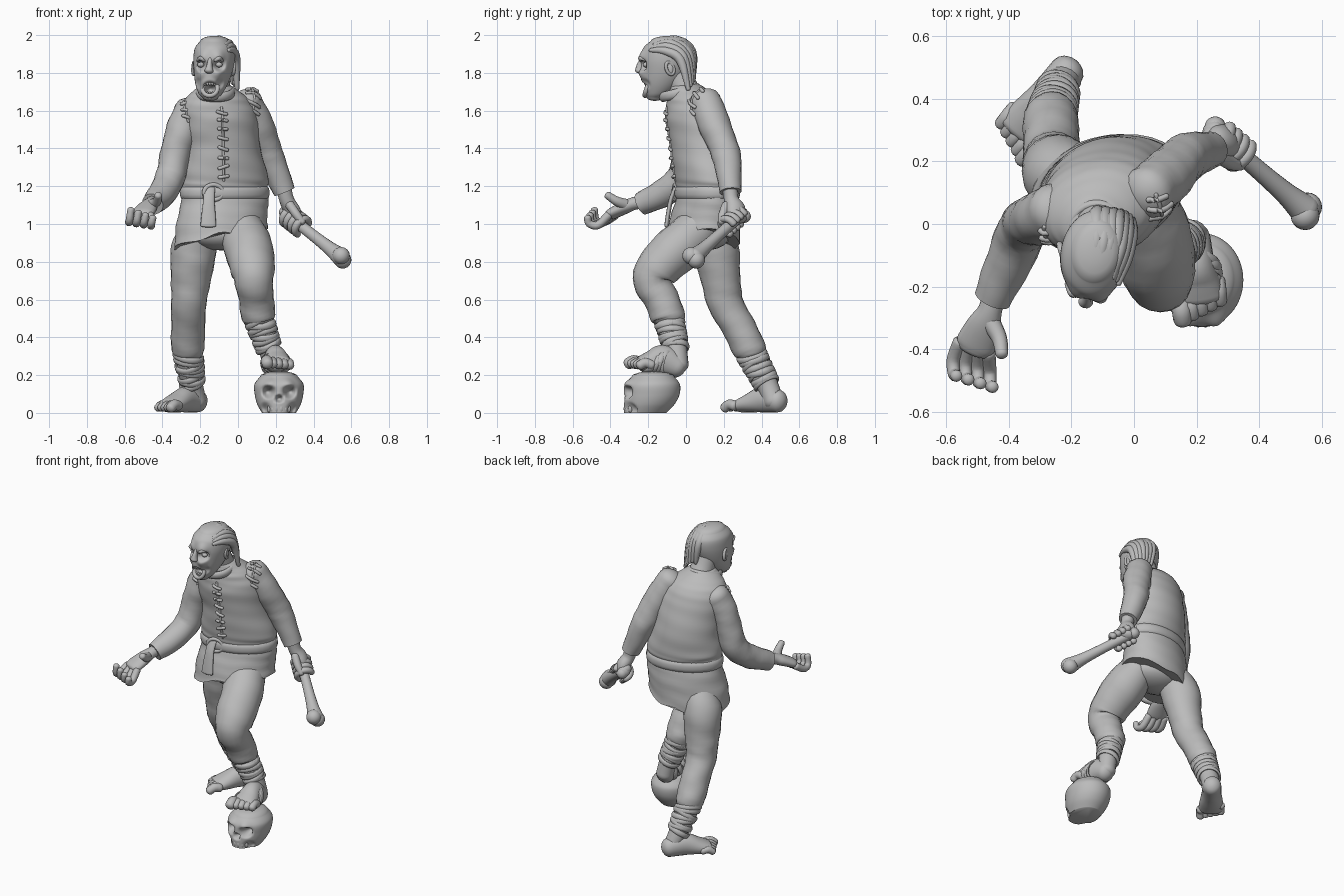
import bpy, bmesh, math, random
from math import sin, cos, pi
from mathutils import Vector as V
from mathutils.bvhtree import BVHTree

random.seed(4)
cube = bpy.data.objects.get("Cube")
if cube:
    bpy.data.objects.remove(cube, do_unlink=True)

GREY = bpy.data.materials.new("stone_grey")
GREY.use_nodes = True
GREY.diffuse_color = (0.5, 0.5, 0.5, 1)
GREY.node_tree.nodes["Principled BSDF"].inputs["Base Color"].default_value = (0.5, 0.5, 0.5, 1)


def finish(name, bm):
    bmesh.ops.recalc_face_normals(bm, faces=bm.faces)
    me = bpy.data.meshes.new(name)
    bm.to_mesh(me)
    bm.free()
    me.materials.append(GREY)
    me.shade_smooth()
    me.set_sharp_from_angle(angle=1.0)
    ob = bpy.data.objects.new(name, me)
    bpy.context.scene.collection.objects.link(ob)
    return ob


def spline(pts, n):
    """Catmull-Rom through rows of x, y, z, radius a, radius b."""
    rows = [tuple(p) if len(p) == 5 else (*p, p[3]) for p in pts]
    ext = [rows[0]] + rows + [rows[-1]]
    out = []
    for a, b, c, d in zip(ext, ext[1:], ext[2:], ext[3:]):
        for k in range(n):
            t = k / n
            out.append([q + t / 2 * (r - p + t * (2*p - 5*q + 4*r - s + t * (3*(q - r) + s - p)))
                        for p, q, r, s in zip(a, b, c, d)])
    return out + [list(rows[-1])]


def limb(name, pts, ref=(1, 0, 0), n=5, sides=20, caps=(0.7, 0.7), level=False, fold=0.0):
    """Loft elliptical rings along a smooth path, with rounded or flat ends."""
    rows = spline(pts, n)
    ctr = [V(r[:3]) for r in rows]
    rings = []
    for i, r in enumerate(rows):
        t = V((0, 0, 1)) if level else (ctr[min(i+1, len(ctr)-1)] - ctr[max(i-1, 0)]).normalized()
        rings.append((ctr[i], t, r[3], r[4], i / n))
    for end, sign, cap in ((0, -1, caps[0]), (-1, 1, caps[1])):
        if cap:
            c, t, a, b, s = rings[end]
            for ang in (0.4, 0.8, 1.2, 1.45):
                new = (c + t * sign * cap * min(a, b) * sin(ang), t, a * cos(ang), b * cos(ang), s)
                rings.insert(0 if sign < 0 else len(rings), new)
    bm = bmesh.new()
    loops = []
    for c, t, a, b, s in rings:
        base = V(ref)
        u = base - t * base.dot(t)
        if u.length < 0.15:
            u = V((0, 1, 0.1)) - t * t.dot(V((0, 1, 0.1)))
        u.normalize()
        w = t.cross(u)
        loop = []
        for k in range(sides):
            g = 2 * pi * k / sides
            f = 1 + fold * (sin(4 * s + 3 * cos(g - .6 * s)) + 0.7 * sin(9 * s + 2 * g))
            loop.append(bm.verts.new(c + u * (a * f * cos(g)) + w * (b * f * sin(g))))
        loops.append(loop)
    for p, q in zip(loops, loops[1:]):
        for k in range(sides):
            j = (k + 1) % sides
            bm.faces.new((p[k], p[j], q[j], q[k]))
    bm.faces.new(loops[0])
    bm.faces.new(loops[-1])
    return finish(name, bm)


def ball(name, c, r):
    bm = bmesh.new()
    bmesh.ops.create_uvsphere(bm, u_segments=20, v_segments=12, radius=1)
    for v in bm.verts:
        v.co = V(c) + V([x * y for x, y in zip(v.co, r)])
    return finish(name, bm)


def wrap(name, c, axis, ra, rb, tall, thin, side=(1, 0, 0), start=0.0, span=2*pi + 0.1):
    """A strip or cord bent round an axis."""
    a = V(axis).normalized()
    u = (V(side) - a * a.dot(V(side))).normalized()
    w = a.cross(u)
    pts = []
    for k in range(17):
        g = start + span * k / 16
        pts.append((*(V(c) + u * ra * cos(g) + w * rb * sin(g)), tall, thin))
    return limb(name, pts, ref=a, n=2, sides=10)


def push(ob, c, r, d):
    """Softly dent or swell the surface near a point."""
    for v in ob.data.vertices:
        k = max(0, 1 - (v.co - V(c)).length_squared / r**2) ** 2
        v.co += V(d) * k


def surface(ob):
    return BVHTree.FromPolygons([v.co for v in ob.data.vertices], [p.vertices for p in ob.data.polygons])


def between(a, b, t):
    return V(a).lerp(V(b), t)


# Tunic, collar and skirt
YAW = (cos(0.3), sin(0.3), 0)
torso = limb("tunic_body", [
    (-.07, .113, 1.14, .225, .148), (-.071, .112, 1.19, .232, .154), (-.072, .11, 1.25, .236, .166),
    (-.085, .095, 1.4, .208, .172), (-.1, .063, 1.55, .208, .165), (-.11, .045, 1.64, .187, .143),
    (-.115, .025, 1.69, .14, .115), (-.118, 0, 1.73, .085, .088)],
    ref=YAW, n=8, sides=48, level=True, caps=(0, .1), fold=.008)
skirt = limb("tunic_skirt", [
    (-.09, .092, .93, .254, .186), (-.085, .102, 1.03, .247, .176), (-.07, .113, 1.13, .236, .158),
    (-.07, .113, 1.17, .225, .148)], ref=YAW, n=6, sides=48, level=True, caps=(0, 0), fold=.008)
for v in skirt.data.vertices:
    low = max(0, (1.15 - v.co.z) / 0.22)
    v.co.z += low * (.22 * (v.co.x + .09) - .15 * (v.co.y - .02) + .01 * sin(31 * v.co.x + 17 * v.co.y))
wrap("collar", (-.12, -.03, 1.695), (0, -.25, 1), .09, .1, .026, .016)

# Belt, buckle and hanging end
wrap("belt", (-.07, .113, 1.165), (0, 0, 1), .232, .154, .033, .012, side=YAW)
skin = surface(skirt)
strap = []
for z, w in ((1.19, .032), (1.13, .03), (1.06, .036), (.99, .042)):
    p = skin.find_nearest(V((-.15, -.2, z)))[0]
    strap.append((-.155 + .02 * (z - 1.1), p.y - .01, z, w, .012))
limb("belt_end", strap)
wrap("buckle", (-.13, -.055, 1.168), (-.2, 1, 0), .05, .04, .012, .012)

# Sleeves
right_sleeve = limb("right_sleeve", [
    (-.25, .045, 1.6, .088), (-.295, .02, 1.5, .085), (-.33, .01, 1.38, .08), (-.357, -.02, 1.25, .08),
    (-.4, -.12, 1.165, .074), (-.452, -.24, 1.105, .06)], caps=(.7, 0), fold=.022)
left_sleeve = limb("left_sleeve", [
    (.04, .1, 1.65, .085), (.093, .14, 1.55, .086), (.14, .19, 1.43, .08), (.18, .22, 1.33, .074),
    (.245, .235, 1.17, .058)], caps=(.7, 0), fold=.022)


# Laced seams on the chest and shoulders
def lacing(name, ob, a, b, count, across, outward):
    tree = surface(ob)
    hit = lambda p: tree.find_nearest(p + V(outward) * .04)[0]
    seam = [(*hit(between(a, b, i / 10)), .007) for i in range(11)]
    limb(name + "_seam", seam, n=2, sides=8)
    for i in range(count):
        p = between(a, b, (i + .5) / count)
        tilt = V((0, 0, random.uniform(-.008, .008)))
        pts = [(*(hit(p + (V(across) + tilt) * k) + V(outward) * (.008 - .004 * abs(k))), .0095)
               for k in (-1, 0, 1)]
        limb(f"{name}_stitch_{i+1}", pts, n=3, sides=8)


lacing("chest", torso, (-.075, -.12, 1.62), (-.07, -.05, 1.22), 8, (.028, 0, 0), (0, -1, 0))
lacing("right_shoulder", right_sleeve, (-.29, -.01, 1.67), (-.24, -.07, 1.53), 3, (.035, .01, -.012), (-.4, -.8, .4))
lacing("left_shoulder", left_sleeve, (.06, .12, 1.73), (.07, .03, 1.55), 4, (.035, .01, -.01), (.4, -.7, .4))

# Trousers and bare shins
ball("trouser_seat", (-.085, .1, .95), (.18, .14, .09))
limb("right_trouser", [
    (-.19, .12, .99, .1), (-.235, .16, .86, .12), (-.25, .185, .7, .105), (-.26, .21, .58, .094),
    (-.265, .28, .45, .089), (-.265, .335, .34, .088), (-.263, .348, .3, .072)], caps=(.3, .2), fold=.018)
limb("left_trouser", [
    (.02, .08, .99, .11), (.05, -.02, .89, .128), (.077, -.145, .77, .119), (.085, -.175, .69, .102),
    (.097, -.13, .6, .092), (.108, -.095, .51, .091), (.113, -.09, .48, .074)], caps=(.3, .2), fold=.018)
SHINS = {"right": ((-.263, .35, .3), (-.24, .435, .14), (-.22, .465, .06)),
         "left": ((.113, -.09, .49), (.168, -.05, .33), (.185, -.04, .25))}
for side, (top, low, heel) in SHINS.items():
    limb(side + "_shin", [(*top, .07), (*between(top, low, .6), .064), (*low, .056), (*heel, .054)])
    # Cloth bindings
    for i in range(8):
        t = i / 8
        axis = (V(top) - V(low)).normalized() + V((random.uniform(-.35, .35), random.uniform(-.3, .3), 0))
        r = .076 - .013 * t
        wrap(f"{side}_binding_{i+1}", between(top, low, t), axis, r, r, .017, .009)


# Bare feet
def foot(side, heel, ball_pt, big, fat):
    h, b = V(heel), V(ball_pt)
    d = (b - h).normalized()
    s = V((-d.y, d.x, 0)).normalized()
    pts = [(*(h + V((0, 0, .062))), .056, .06), (*(between(h, b, .4) + V((0, 0, .068 * fat))), .06, .066 * fat),
           (*(between(h, b, .75) + V((0, 0, .05 * fat))), .072, .049 * fat),
           (*(b + V((0, 0, .036 * fat))), .076, .035 * fat)]
    limb(side + "_foot", pts, ref=s, caps=(.8, .6))
    for i in range(5):
        off = s * big * (.062 - .031 * i)
        r = (.026 if i == 0 else .021) * fat
        root = b + off - d * .012 * i + V((0, 0, .036 * fat))
        limb(f"{side}_toe_{i+1}", [(*root, r), (*(root + d * .035 + V((0, 0, .006))), r),
                                   (*(root + d * .066 + V((0, 0, -.012 * fat))), r * .95)], n=3, sides=12)


foot("right", (-.213, .488, 0), (-.365, .295, 0), 1, 1.05)
foot("left", (.188, -.045, .182), (.21, -.235, .218), -1, 1.22)
for i in range(4):
    wrap(f"instep_binding_{i+1}", (.196 + .003 * i, -.1 - .032 * i, .265), (.3 * (i - 1.5), -1, .2 + .15 * i),
         .074, .07 - .006 * i, .017, .008)

# Open right hand
limb("right_palm", [(-.44, -.2, 1.12, .04, .038), (-.458, -.27, 1.11, .038, .034), (-.477, -.32, 1.09, .054, .035),
                    (-.503, -.38, 1.06, .064, .031), (-.512, -.4, 1.05, .056, .027)], ref=(.93, -.36, 0))
for i in range(4):
    k = -.05 + .033 * i
    p = V((-.51 + .93 * k, -.395 - .36 * k, 1.045))
    steps = [V((0, 0, 0)), V((-.02 + .008 * i, -.055, -.034 - .006 * i)), V((.002, -.045, .01)),
             V((.008, -.008, .055 - .008 * i))]
    pts = []
    for st in steps:
        p = p + st
        pts.append((*p, .0225 - .0012 * len(pts)))
    limb(f"right_finger_{i+1}", pts, n=4, sides=12)
limb("right_thumb", [(-.46, -.31, 1.1, .032), (-.43, -.365, 1.12, .025), (-.422, -.415, 1.152, .02)], sides=12)

# Club made of a long bone
START, END = V((.25, .3, 1.055)), V((.545, .045, .825))
shaft = (END - START).normalized()
limb("bone_shaft", [(*between(START, END, t), r) for t, r in ((0, .036), (.15, .03), (.5, .03), (.8, .036), (1, .05))])
for i, (p, r) in enumerate(((START, .034), (END, .046))):
    for j in (-1, 1):
        ball(f"bone_knob_{i+1}_{'ab'[j > 0]}", p + V((.004, .014, -.011)) * j + shaft * .008, (r, r, r))

# Left hand gripping the club
limb("left_palm", [(.24, .232, 1.2, .042), (.257, .24, 1.13, .039), (.28, .262, 1.08, .056, .042),
                   (.297, .27, 1.03, .058, .04)], ref=shaft)
for i in range(4):
    wrap(f"left_finger_{i+1}", between(START, END, .07 + .075 * i), shaft, .047, .047, .02, .019,
         side=(0, 0, 1), start=-1.2, span=4.2)
limb("left_thumb", [(.275, .215, 1.1, .025), (.31, .195, 1.05, .023), (.34, .19, 1.01, .02)], sides=12)

# Head with sunken eyes and open mouth
FACE = (1, -.15, 0)
limb("neck", [(-.11, .02, 1.66, .08), (-.115, -.02, 1.74, .073), (-.12, -.05, 1.82, .07)])
head = limb("head", [
    (-.147, -.165, 1.668, .04, .042), (-.146, -.15, 1.69, .062, .07), (-.14, -.13, 1.74, .085, .105),
    (-.132, -.112, 1.8, .1, .127), (-.126, -.1, 1.87, .109, .141), (-.124, -.093, 1.93, .104, .135),
    (-.122, -.088, 1.968, .078, .1)], ref=FACE, n=10, sides=72, level=True, caps=(.4, .36))
for side, x, y in (("right", -.197, -.215), ("left", -.1, -.232)):
    push(head, (x, y - .005, 1.885), .05, (0, -.014, 0))
    push(head, (x, y, 1.843), .044, (0, .05, 0))
    push(head, (x * 1.04, y, 1.8), .045, (0, -.018, 0))
    push(head, (x - .005, y + .03, 1.745), .04, (0, .025, 0))
    ball(side + "_eye", (x, y + .02, 1.843), (.018, .016, .014))
    limb(side + "_brow", [(x * .6 - .06, y - .006, 1.867, .011), (x, y - .008, 1.878, .012),
                          (x * 1.35 + .052, y + .025, 1.866, .008)], sides=10)
push(head, (-.148, -.225, 1.715), .048, (0, .085, 0))
limb("nose", [(-.147, -.228, 1.873, .012, .014), (-.151, -.241, 1.84, .015, .02),
              (-.154, -.248, 1.812, .024, .022)], sides=14)
wrap("lips", (-.148, -.202, 1.716), (.15, 1, -.4), .04, .04, .013, .012)
for i in range(5):
    x = -.149 + .013 * (i - 2)
    for j, z in enumerate((1.744, 1.69)):
        ball(f"tooth_{i+1}_{'ab'[j]}", (x, -.212 + .022 * j, z), (.007, .008, .011))
for side, x in (("right", -.232), ("left", -.026)):
    wrap(side + "_ear", (x, -.085, 1.825), (1, .3, 0), .034, .02, .01, .009, side=(.2, -.3, 1))
    ball(side + "_ear_lobe", (x, -.085, 1.822), (.007, .018, .03))

# Swept-back hair
INNER = ((-.135, -.16, 1.967), (-.12, -.05, 1.98), (-.12, .03, 1.91), (-.1, .04, 1.78))
OUTER = ((-.05, -.19, 1.922), (-.026, -.11, 1.92), (-.012, -.03, 1.87), (-.005, .012, 1.72))
for i in range(7):
    t = i / 6
    pts = [(*(between(a, b, t) + V((sin(pi * t), sin(pi * t), sin(pi * t))) * .012
              + V((0, 0, random.uniform(-.006, .006)))), r)
           for a, b, r in zip(INNER, OUTER, (.01, .022, .025, .012))]
    limb(f"hair_lock_{i+1}", pts, sides=12)

# Skull under the left foot
skull = limb("skull", [
    (.217, -.215, 0, .09, .112), (.217, -.195, .045, .115, .134), (.217, -.182, .095, .128, .147),
    (.217, -.178, .15, .13, .146), (.217, -.175, .19, .102, .115)], n=10, sides=64, level=True, caps=(0, .3))
for x in (.165, .269):
    push(skull, (x, -.305, .155), .045, (0, -.014, 0))
    push(skull, (x, -.305, .112), .046, (0, .08, 0))
    push(skull, (x * 1.3 - .065, -.29, .02), .045, (0, .03, 0))
push(skull, (.217, -.33, .075), .026, (0, .07, 0))
for i in range(6):
    a = (i - 2.5) * .3
    ball(f"skull_tooth_{i+1}", (.217 + .075 * sin(a), -.226 - .094 * cos(a), .022), (.011, .011, .021))
